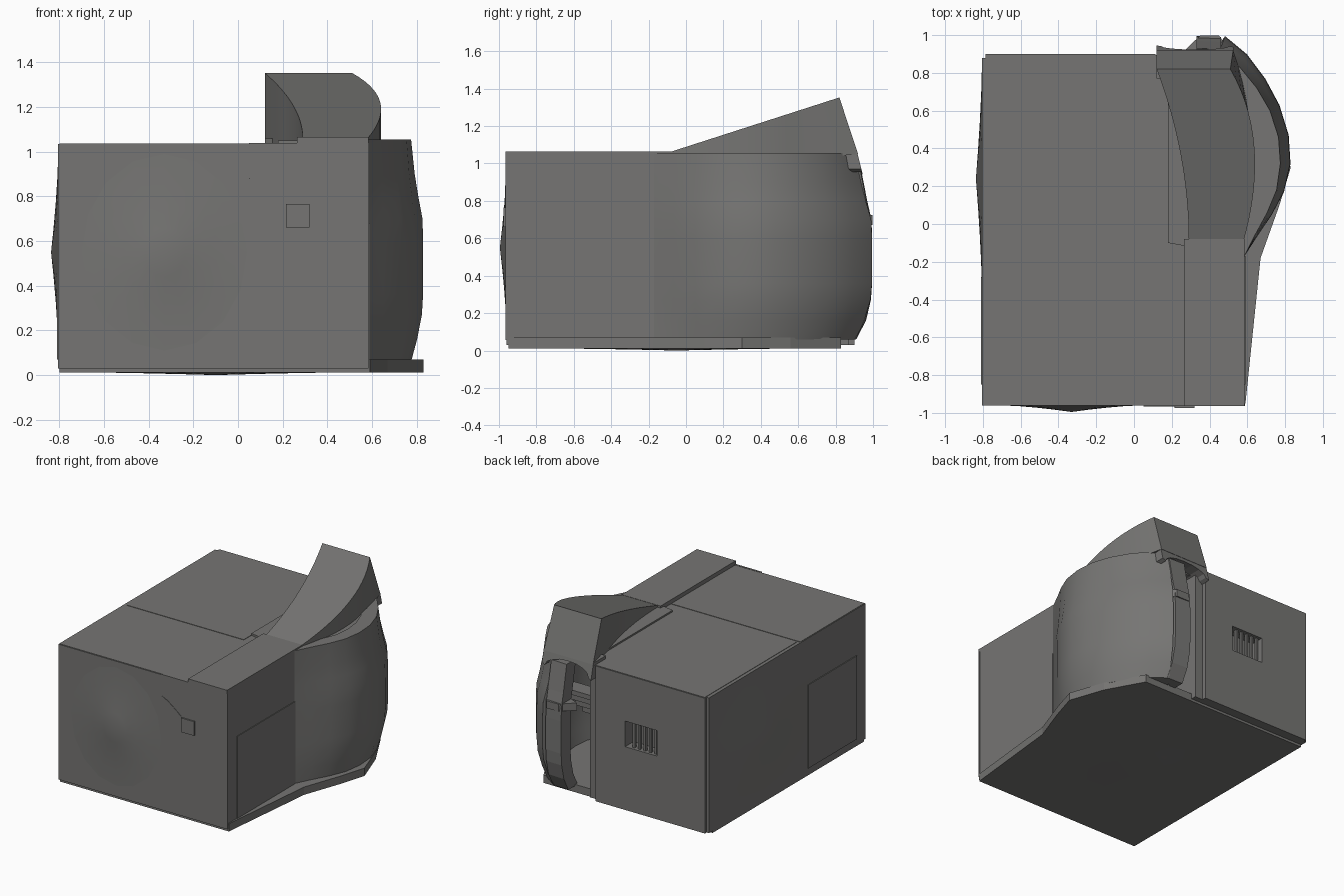
import bpy, bmesh, math
from mathutils import Vector

if "Cube" in bpy.data.objects:
    bpy.data.objects.remove(bpy.data.objects["Cube"])

stone = bpy.data.materials.new("dark_grey")
stone.diffuse_color = (0.18, 0.178, 0.172, 1)
stone.use_nodes = True
stone.node_tree.nodes["Principled BSDF"].inputs["Base Color"].default_value = stone.diffuse_color


def make(name, verts, faces, smooth=False):
    me = bpy.data.meshes.new(name)
    me.from_pydata([tuple(v) for v in verts], [], faces)
    bm = bmesh.new()
    bm.from_mesh(me)
    bmesh.ops.recalc_face_normals(bm, faces=bm.faces)
    bm.to_mesh(me)
    bm.free()
    ob = bpy.data.objects.new(name, me)
    bpy.context.collection.objects.link(ob)
    me.materials.append(stone)
    if smooth:
        bpy.ops.object.select_all(action='DESELECT')
        ob.select_set(True)
        bpy.context.view_layer.objects.active = ob
        bpy.ops.object.shade_smooth_by_angle(angle=math.radians(35))
    return ob


def loft(name, rings, smooth=False):
    """Closed rings of equal length joined into a capped solid."""
    n = len(rings[0])
    verts = [v for r in rings for v in r]
    faces = [(k*n+i, k*n+(i+1) % n, (k+1)*n+(i+1) % n, (k+1)*n+i)
             for k in range(len(rings)-1) for i in range(n)]
    faces += [tuple(range(n)), tuple(range((len(rings)-1)*n, len(rings)*n))]
    return make(name, verts, faces, smooth)


def prism(name, plan, z0, z1):
    return loft(name, [[(x, y, z) for x, y in plan] for z in (z0, z1)])


def box(name, x0, x1, y0, y1, z0, z1):
    return prism(name, [(x0, y0), (x1, y0), (x1, y1), (x0, y1)], z0, z1)


def bulge(name, centre, u, v, peak):
    """Soft swelling on a flat wall: u and v are half widths, peak the height."""
    c, u, v, p = Vector(centre), Vector(u), Vector(v), Vector(peak)
    seg, rings = 16, 4
    verts, faces = [c + p], []
    for r in range(1, rings+1):
        f = r / rings
        for s in range(seg):
            a = 2*math.pi*s/seg
            verts.append(c + u*f*math.cos(a) + v*f*math.sin(a) + p*(1-f)**1.5)
    for s in range(seg):
        t = (s+1) % seg
        faces.append((0, 1+s, 1+t))
        for r in range(rings-1):
            a, b = 1+r*seg, 1+(r+1)*seg
            faces.append((a+s, b+s, b+t, a+t))
    return make(name, verts, faces, True)


# Base slab with a gently swollen underside
base_plan = [(-0.80, -0.95), (0.59, -0.95), (0.67, -0.18), (0.77, 0.10),
             (0.83, 0.30), (0.74, 0.56), (0.59, 0.83), (-0.80, 0.83)]
prism("base_slab", base_plan, 0.012, 0.07)
bulge("base_underside", (-0.1, -0.05, 0.012), (0.6, 0, 0), (0, 0.75, 0), (0, 0, -0.012))

# Main body, leaving a corner free for the stair chamber
body = prism("main_body", [(-0.805, -0.96), (0.585, -0.96), (0.585, -0.10),
                           (0.18, -0.10), (0.18, 0.87), (0.115, 0.87),
                           (0.115, 0.90), (-0.785, 0.90), (-0.785, 0.88),
                           (-0.805, 0.88)], 0.03, 1.035)
cutter = box("window_cutter", -0.39, -0.13, 0.80, 1.0, 0.50, 0.69)
cutter.hide_render = True
mod = body.modifiers.new("window", 'BOOLEAN')
mod.object, mod.operation, mod.solver = cutter, 'DIFFERENCE', 'EXACT'
bpy.context.view_layer.objects.active = body
bpy.ops.object.modifier_apply(modifier="window")
bpy.data.objects.remove(cutter, do_unlink=True)
for i in range(5):
    x = -0.375 + i*0.045
    box("window_bar", x, x+0.018, 0.86, 0.88, 0.50, 0.69)

# Swollen walls, door plates, front panel and top strip
bulge("front_swelling", (-0.33, -0.96, 0.55), (0.37, 0, 0), (0, 0, 0.44), (0, -0.035, 0))
bulge("left_swelling", (-0.805, 0.24, 0.55), (0, 0.6, 0), (0, 0, 0.44), (-0.032, 0, 0))
box("right_door", 0.58, 0.590, -0.85, -0.17, 0.07, 0.68)
box("left_door", -0.811, -0.80, -0.85, -0.28, 0.07, 0.69)
box("front_panel", 0.05, 0.587, -0.964, -0.95, 0.055, 1.04)
box("top_strip", 0.265, 0.585, -0.964, -0.08, 1.0, 1.065)
box("strip_block", 0.265, 0.295, 0.0, 0.07, 1.03, 1.05)
box("front_switch", 0.215, 0.32, -0.975, -0.95, 0.66, 0.765)
cord = [(0.05, 0.88), (0.10, 0.855), (0.16, 0.81), (0.22, 0.76)]
loft("switch_cord", [[(x, -0.962, z-0.002), (x, -0.962, z+0.002), (x, -0.967, z+0.002),
                      (x, -0.967, z-0.002)] for x, z in cord])

# Bulging curved side wall: plan path swept over a swollen height profile
path = [(0.585, -0.17), (0.64, -0.06), (0.705, 0.06), (0.755, 0.18), (0.775, 0.32),
        (0.765, 0.46), (0.72, 0.60), (0.65, 0.72), (0.56, 0.83), (0.45, 0.91)]
levels = [(0.06, 0.0), (0.16, 0.5), (0.27, 0.9), (0.36, 1.0), (0.60, 1.0),
          (0.70, 0.95), (0.80, 0.6), (0.90, 0.3), (1.055, 0.0)]
rings = []
for z, k in levels:
    outer, inner = [], []
    for i, (x, y) in enumerate(path):
        a, b = path[max(i-1, 0)], path[min(i+1, len(path)-1)]
        d = Vector((b[0]-a[0], b[1]-a[1])).normalized()
        nx, ny = d.y, -d.x
        t = i/(len(path)-1)
        push = 0.055*k*min(1, 2.2*t)
        back = 0.04*k*max(0, t-0.6)/0.4
        outer.append((x+nx*push, y+ny*push+back, z))
        w = 0.08 + 0.04*t
        inner.append((x+nx*(push-w), y+ny*(push-w)+back, z))
    rings.append(outer + inner[::-1])
loft("curved_wall", rings, True)
end = [(0.46, 0.90), (0.46, 0.925), (0.33, 0.93), (0.33, 0.82)]
loft("wall_end_post", [[(x, y+0.065*k-0.02*(z < 0.1), z) for x, y in end]
                       for z, k in levels[:-1] + [(1.0, 0)]])
prism("chamber_roof", [(0.18, -0.1), (0.56, -0.17)] + path[:-1] + [(0.18, 0.83)], 1.0, 1.05)

# Stairs, sill and plank inside the back opening
for i in range(8):
    z = 0.10 + 0.085*i
    box("stair_step", 0.18, 0.50, 0.02+0.09*i, 0.14+0.09*i, z, z+0.035)
make("plank", [(x, y, z) for z in (0.67, 0.725) for x, y in
               ((0.26, 0.91), (0.37, 0.86), (0.47, 0.97), (0.45, 0.998), (0.35, 0.998))],
     [(0, 1, 2, 3, 4), (5, 6, 7, 8, 9)] + [(i, (i+1) % 5, 5+(i+1) % 5, 5+i) for i in range(5)])

# Curved rising ramp on top, ending in a tilted head


def edge_x(t):
    left = 0.29 - 0.17*t**2
    right = 0.58 + 0.26*t - 0.265*t**2 - 0.065*t**4
    return left, right


rings = []
for i in range(17):
    t = i/16
    y, z = -0.09 + 0.91*t, 1.06 + 0.293*t
    s = max(0, (t-0.75)/0.25)
    yb, zb = y + 0.10*s, 1.02 + 0.03*s
    l, r = edge_x(t)
    rings.append([(l, y, z), (r, y, z), (r+0.015*s, yb, zb), (l, yb, zb)])
loft("ramp", rings, True)

# Head skirt with an arched underside over the opening
l, r = edge_x(1.0)
r += 0.018
arch = [(l, 1.06), (r, 1.06), (r, 0.97)]
for i in range(9):
    a = math.pi*i/8
    arch.append(((l+r)/2 + (r-l-0.05)/2*math.cos(a), 0.955 + 0.07*math.sin(a)))
arch.append((l, 0.94))
loft("ramp_head", [[(x, 0.915 + (1.06-z)*0.25, z) for x, z in arch],
                   [(x, 0.77 + (1.06-z)*0.25, z) for x, z in arch]])

# Thin seams on the flat roof
box("roof_panel_front", -0.80, 0.262, -0.955, -0.20, 1.03, 1.038)
box("roof_panel_back", -0.78, 0.18, -0.19, 0.895, 1.03, 1.038)
